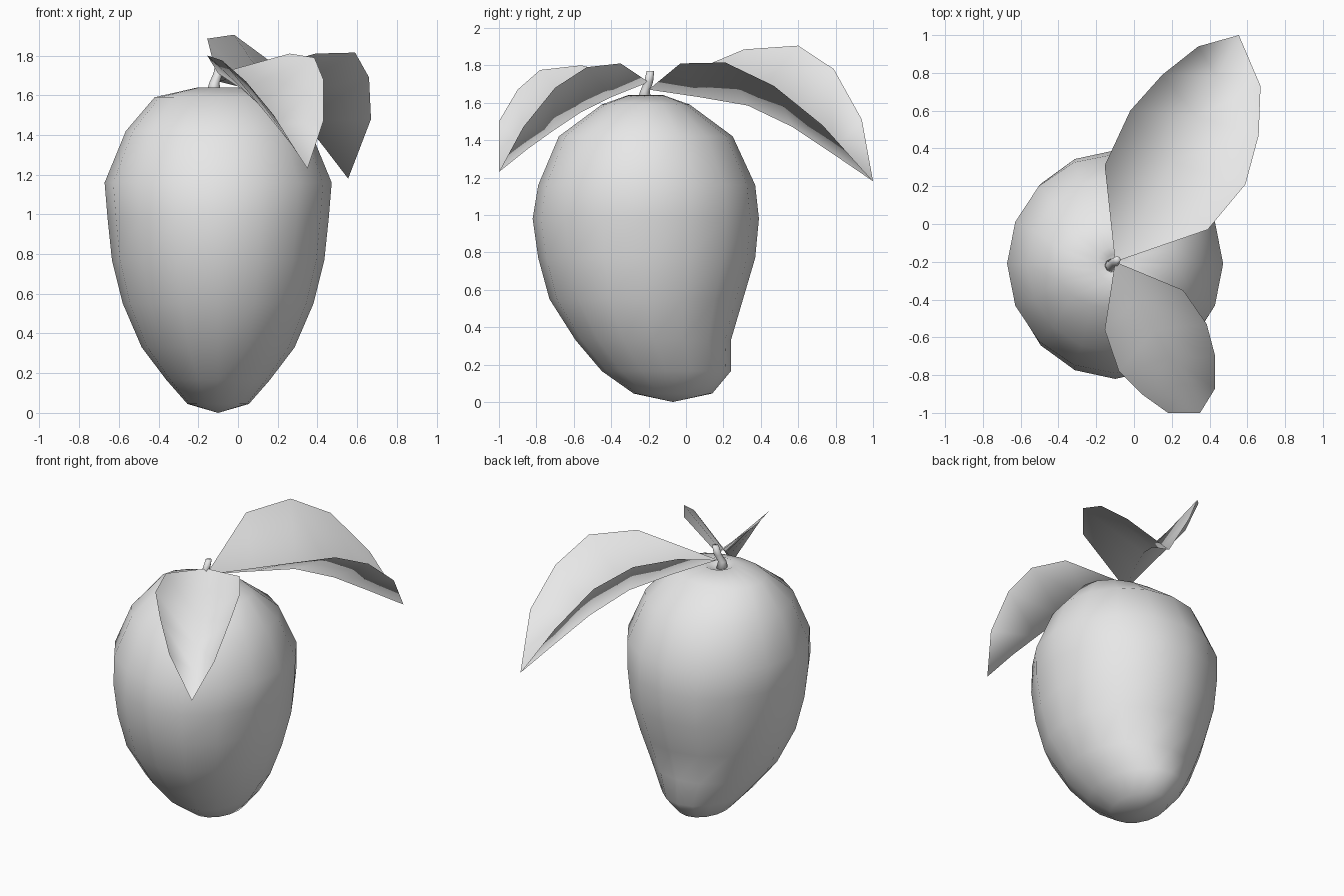
import bpy
import bmesh
import math
from mathutils import Vector

if "Cube" in bpy.data.objects:
    bpy.data.objects.remove(bpy.data.objects["Cube"], do_unlink=True)

grey = bpy.data.materials.new("plain grey")
grey.use_nodes = True
grey.diffuse_color = (0.8, 0.8, 0.8, 1)
grey.node_tree.nodes["Principled BSDF"].inputs["Base Color"].default_value = (0.8, 0.8, 0.8, 1)


def finish(name, bm):
    """Turn a bmesh into a smooth grey object."""
    bmesh.ops.recalc_face_normals(bm, faces=bm.faces[:])
    mesh = bpy.data.meshes.new(name)
    bm.to_mesh(mesh)
    bm.free()
    mesh.materials.append(grey)
    mesh.shade_smooth()
    obj = bpy.data.objects.new(name, mesh)
    bpy.context.collection.objects.link(obj)
    return obj


def loft(bm, rings, start, end):
    """Skin closed rings of points and close both ends with a pole."""
    rings = [[bm.verts.new(p) for p in ring] for ring in rings]
    n = len(rings[0])
    for a, b in zip(rings, rings[1:]):
        for i in range(n):
            j = (i + 1) % n
            bm.faces.new((a[i], a[j], b[j], b[i]))
    for ring, point in ((rings[0], start), (rings[-1], end)):
        pole = bm.verts.new(point)
        for i in range(n):
            bm.faces.new((ring[i], ring[(i + 1) % n], pole))


# Fruit: oval sections given as height, half width, front y, back y
sections = [
    (0.045, 0.155, -0.28, 0.14), (0.165, 0.26, -0.45, 0.24),
    (0.33, 0.385, -0.59, 0.24), (0.55, 0.48, -0.73, 0.305),
    (0.77, 0.535, -0.79, 0.37), (0.98, 0.557, -0.82, 0.39),
    (1.16, 0.572, -0.79, 0.37), (1.42, 0.465, -0.68, 0.25),
    (1.59, 0.32, -0.45, 0.02), (1.64, 0.1, -0.31, -0.12),
    (1.62, 0.05, -0.26, -0.16),
]
SIDES = 16
rings = []
for z, half, front, back in sections:
    mid, depth = (front + back) / 2, (back - front) / 2
    turns = [math.tau * i / SIDES for i in range(SIDES)]
    rings.append([(-0.1 + half * math.cos(t), mid + depth * math.sin(t), z) for t in turns])
bm = bmesh.new()
loft(bm, rings, (-0.1, -0.07, 0), (-0.11, -0.21, 1.61))
finish("fruit", bm)

# Stem: a short bent tube
path = [Vector(p) for p in ((-0.12, -0.22, 1.6), (-0.12, -0.22, 1.66),
                            (-0.1, -0.2, 1.71), (-0.09, -0.19, 1.77))]
radii = (0.04, 0.026, 0.024, 0.02)
rings = [[p + Vector((r * math.cos(k * math.tau / 8), r * math.sin(k * math.tau / 8), 0))
          for k in range(8)] for p, r in zip(path, radii)]
bm = bmesh.new()
loft(bm, rings, path[0], path[-1])
finish("stem", bm)


def leaf(name, base, left, rib, right, tip):
    """Folded leaf: two rims and a midrib running from base to tip."""
    bm = bmesh.new()
    first, last = bm.verts.new(base), bm.verts.new(tip)
    rows = [[bm.verts.new(p) for p in row] for row in zip(left, rib, right)]
    for k in (0, 1):
        bm.faces.new((first, rows[0][k], rows[0][k + 1]))
        bm.faces.new((last, rows[-1][k + 1], rows[-1][k]))
        for a, b in zip(rows, rows[1:]):
            bm.faces.new((a[k], b[k], b[k + 1], a[k + 1]))
    return finish(name, bm)


# Large leaf arching to the back
leaf("large_leaf", (-0.1, -0.2, 1.67),
     [(-0.155, 0.31, 1.885), (-0.02, 0.6, 1.905), (0.15, 0.79, 1.78), (0.34, 0.94, 1.51)],
     [(0.06, 0.07, 1.63), (0.2, 0.33, 1.585), (0.33, 0.57, 1.47), (0.44, 0.78, 1.33)],
     [(0.39, -0.03, 1.81), (0.59, 0.21, 1.815), (0.66, 0.47, 1.69), (0.67, 0.73, 1.48)],
     (0.555, 1.0, 1.18))

# Small leaf arching to the front
leaf("small_leaf", (-0.1, -0.2, 1.71),
     [(-0.155, -0.56, 1.8), (-0.08, -0.78, 1.775), (0.04, -0.9, 1.67), (0.18, -1.0, 1.5)],
     [(0.02, -0.4, 1.63), (0.11, -0.56, 1.55), (0.19, -0.71, 1.45), (0.27, -0.85, 1.35)],
     [(0.26, -0.35, 1.81), (0.385, -0.53, 1.79), (0.43, -0.7, 1.68), (0.43, -0.87, 1.47)],
     (0.35, -1.0, 1.23))
